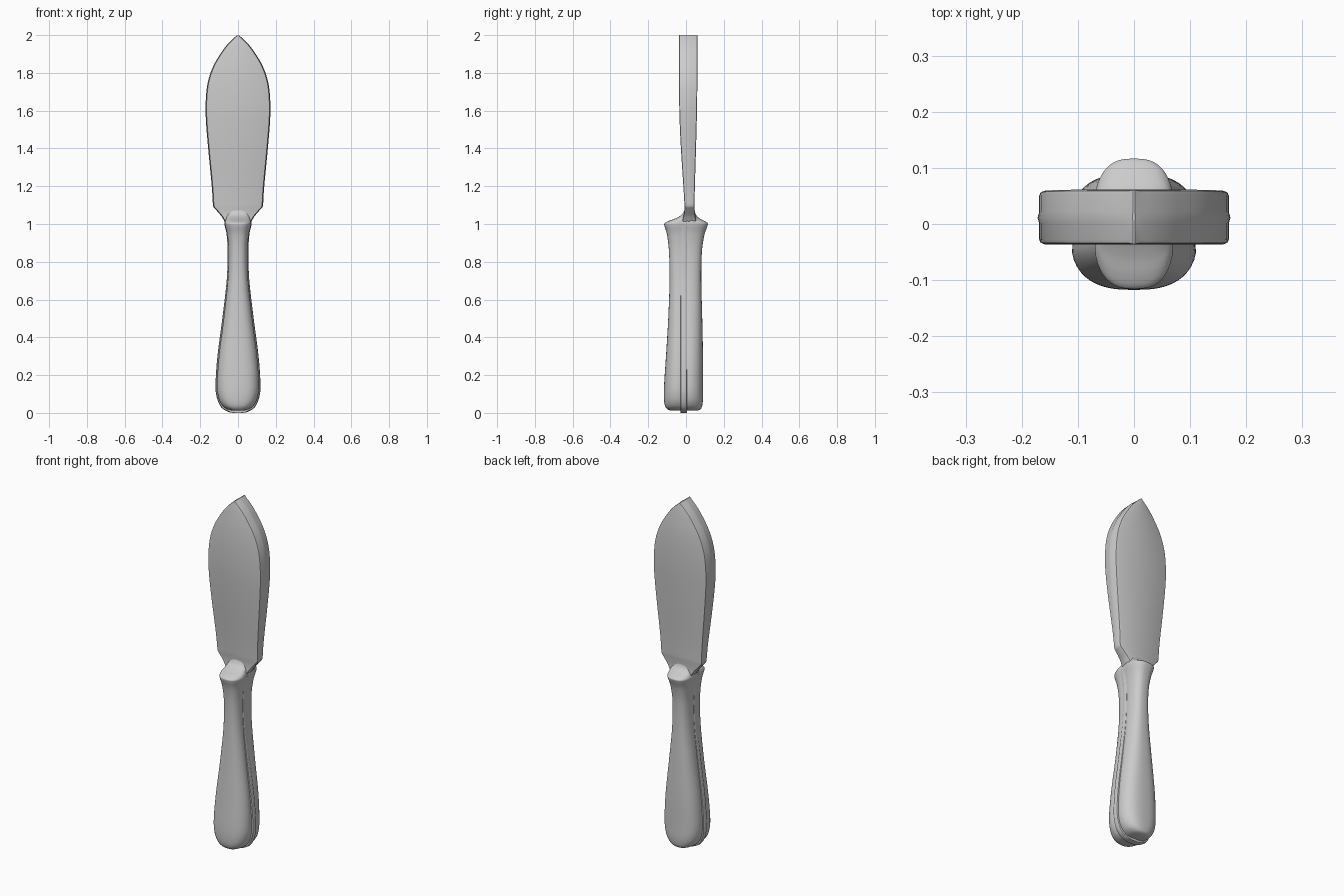
import bpy, bmesh, math

if "Cube" in bpy.data.objects:
    bpy.data.objects.remove(bpy.data.objects["Cube"])

steel = bpy.data.materials.new("satin grey")
steel.diffuse_color = (0.6, 0.6, 0.6, 1)
steel.use_nodes = True
steel.node_tree.nodes["Principled BSDF"].inputs["Base Color"].default_value = steel.diffuse_color


def smooth_path(pts, n=5):
    """Catmull-Rom curve through stations of any dimension."""
    ext = [pts[0]] + pts + [pts[-1]]
    out = []
    for i in range(1, len(ext) - 2):
        p = ext[i - 1:i + 3]
        for k in range(n):
            t = k / n
            out.append(tuple(0.5 * (2 * b + (c - a) * t + (2 * a - 5 * b + 4 * c - d) * t * t
                                    + (3 * b - a - 3 * c + d) * t ** 3) for a, b, c, d in zip(*p)))
    return out + [pts[-1]]


def loft(name, rings):
    """Skin a stack of equal-length rings and cap both ends."""
    bm = bmesh.new()
    vs = [[bm.verts.new(p) for p in r] for r in rings]
    n = len(vs[0])
    for a, b in zip(vs, vs[1:]):
        for i in range(n):
            j = (i + 1) % n
            bm.faces.new((a[i], a[j], b[j], b[i]))
    bm.faces.new(vs[0][::-1])
    bm.faces.new(vs[-1])
    bmesh.ops.recalc_face_normals(bm, faces=bm.faces)
    me = bpy.data.meshes.new(name)
    bm.to_mesh(me)
    bm.free()
    me.materials.append(steel)
    ob = bpy.data.objects.new(name, me)
    bpy.context.collection.objects.link(ob)
    bpy.ops.object.select_all(action='DESELECT')
    ob.select_set(True)
    bpy.context.view_layer.objects.active = ob
    bpy.ops.object.shade_smooth_by_angle(angle=math.radians(35))
    return ob


def oval(z, w, y0, y1, e=2.7, n=48):
    """Rounded handle section, pinched where the side rib runs."""
    ring = []
    for i in range(n):
        a = 2 * math.pi * i / n
        c, s = math.cos(a), math.sin(a)
        x = w * math.copysign(abs(c) ** (2 / e), c)
        y = (y0 + y1) / 2 + (y1 - y0) / 2 * math.copysign(abs(s) ** (2 / e), s)
        pinch = 1 - 0.09 * math.exp(-((y + 0.014) / 0.022) ** 2)
        ring.append((x * pinch, y, z))
    return ring


def plate(z, w, y0, y1, bulge=0.003):
    """Flat section with rounded corners and a faint ridge on each edge."""
    r = min(0.008, w * 0.6)
    m = (y0 + y1) / 2
    side = [(w - r, y0), (w - 0.3 * r, y0 + 0.3 * r), (w, y0 + r), (w, m - 0.01),
            (w + min(bulge, w * 0.3), m), (w, m + 0.01), (w, y1 - r), (w - 0.3 * r, y1 - 0.3 * r), (w - r, y1)]
    return [(x, y, z) for x, y in side] + [(-x, y, z) for x, y in side[::-1]]


# Handle: z, half width, front y, back y
grip = smooth_path([
    (0.013, 0.035, -0.085, 0.065), (0.02, 0.06, -0.1, 0.078), (0.04, 0.086, -0.112, 0.086),
    (0.08, 0.106, -0.117, 0.09), (0.15, 0.114, -0.116, 0.09), (0.3, 0.105, -0.106, 0.09),
    (0.5, 0.08, -0.094, 0.086), (0.7, 0.058, -0.087, 0.081), (0.85, 0.053, -0.09, 0.084),
    (0.94, 0.06, -0.1, 0.097), (0.99, 0.071, -0.114, 0.114), (1.004, 0.073, -0.113, 0.115),
    (1.016, 0.072, -0.092, 0.098), (1.03, 0.07, -0.055, 0.072), (1.05, 0.069, -0.022, 0.052),
    (1.085, 0.066, -0.004, 0.042)])
loft("handle", [oval(*s) for s in grip])

# Rib running round the handle edge
rib = smooth_path([
    (0.0, 0.02), (0.006, 0.05), (0.03, 0.087), (0.08, 0.11), (0.15, 0.117), (0.3, 0.107),
    (0.5, 0.081), (0.7, 0.058), (0.85, 0.053), (0.94, 0.058), (1.0, 0.068)])
loft("handle_rib", [plate(z, w, -0.029, 0.004, 0.002) for z, w in rib])

# Blade: shoulder stations, then the leaf outline up to the point
shoulder = smooth_path([(1.01, 0.066, -0.02, 0.055), (1.04, 0.084, -0.014, 0.05),
                        (1.065, 0.105, -0.01, 0.047), (1.09, 0.127, -0.008, 0.045)])
leaf = smooth_path([
    (1.1, 0.13, -0.008, 0.045), (1.2, 0.136, -0.014, 0.047), (1.4, 0.155, -0.027, 0.053),
    (1.55, 0.167, -0.034, 0.057), (1.65, 0.168, -0.036, 0.059), (1.75, 0.157, -0.036, 0.06),
    (1.84, 0.126, -0.036, 0.061), (1.92, 0.077, -0.036, 0.061), (1.965, 0.04, -0.036, 0.061),
    (2.0, 0.002, -0.036, 0.061)])
loft("blade", [plate(*s) for s in shoulder + leaf])
